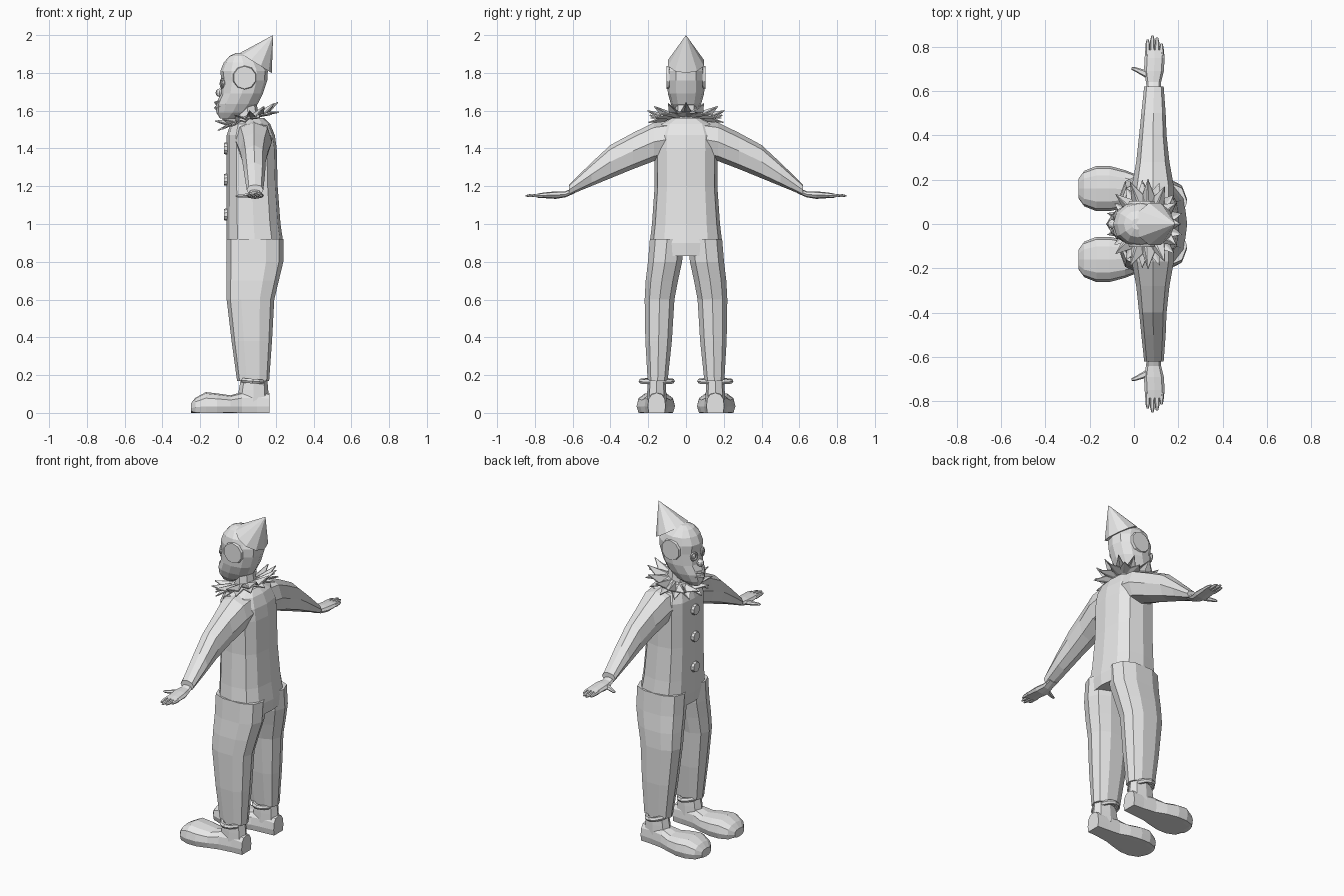
import bpy, bmesh, math
from mathutils import Vector, Matrix

cube = bpy.data.objects.get("Cube")
if cube:
    bpy.data.objects.remove(cube, do_unlink=True)

grey = bpy.data.materials.new("plain grey")
grey.use_nodes = True
grey.diffuse_color = (0.8, 0.8, 0.8, 1)
grey.node_tree.nodes["Principled BSDF"].inputs["Base Color"].default_value = grey.diffuse_color


def finish(name, bm):
    bmesh.ops.recalc_face_normals(bm, faces=bm.faces)
    mesh = bpy.data.meshes.new(name)
    bm.to_mesh(mesh)
    bm.free()
    mesh.materials.append(grey)
    obj = bpy.data.objects.new(name, mesh)
    bpy.context.collection.objects.link(obj)
    return obj


def power(v, k):
    return math.copysign(abs(v) ** k, v)


def loft(name, axis, rings, n=10, k=0.85, side=1, floor=False):
    """Skin rings (position, centre a, centre b, radius a, radius b) along an axis."""
    bm = bmesh.new()
    others = [i for i in range(3) if i != axis]
    loops = []
    for pos, ca, cb, ra, rb in rings:
        loop = []
        for i in range(n):
            t = math.tau * i / n
            p = Vector()
            p[axis] = pos
            p[others[0]] = ca + ra * power(math.cos(t), k)
            p[others[1]] = cb + rb * power(math.sin(t), k)
            p.y *= side
            if floor:
                p.z = max(p.z, 0)
            loop.append(bm.verts.new(p))
        loops.append(loop)
    for low, high in zip(loops, loops[1:]):
        for i in range(n):
            j = (i + 1) % n
            bm.faces.new((low[i], low[j], high[j], high[i]))
    bm.faces.new(loops[0])
    bm.faces.new(loops[-1])
    return finish(name, bm)


def spans(rows, cy=0):
    """Turn (z, back-to-front limits, half width) rows into rings."""
    return [(z, (a + b) / 2, cy, (b - a) / 2, h) for z, a, b, h in rows]


def cone(name, centre, direction, r1, r2, depth, n):
    bm = bmesh.new()
    turn = Vector(direction).to_track_quat("Z", "Y").to_matrix().to_4x4()
    bmesh.ops.create_cone(bm, cap_ends=True, segments=n, radius1=r1, radius2=r2, depth=depth,
                          matrix=Matrix.Translation(centre) @ turn)
    return finish(name, bm)


def ball(name, centre, radius):
    bm = bmesh.new()
    bmesh.ops.create_uvsphere(bm, u_segments=8, v_segments=6, radius=radius,
                              matrix=Matrix.Translation(centre))
    return finish(name, bm)


def ring(name, centre, rx, ry, thick, direction=(0, 0, 1), n=12):
    bm = bmesh.new()
    turn = Vector(direction).to_track_quat("Z", "Y").to_matrix()
    loops = []
    for i in range(n):
        t = math.tau * i / n
        loops.append([])
        for j in range(6):
            u = math.tau * j / 6
            w = thick * math.cos(u)
            p = Vector(((rx + w) * math.cos(t), (ry + w) * math.sin(t), thick * math.sin(u)))
            loops[-1].append(bm.verts.new(Vector(centre) + turn @ p))
    for i in range(n):
        a, b = loops[i], loops[(i + 1) % n]
        for j in range(6):
            m = (j + 1) % 6
            bm.faces.new((a[j], a[m], b[m], b[j]))
    return finish(name, bm)


# Suit body and sleeves
loft("suit_torso", 2, spans([
    (0.83, -0.05, 0.235, 0.185), (0.9, -0.06, 0.24, 0.192), (1.0, -0.06, 0.225, 0.18),
    (1.2, -0.06, 0.21, 0.166), (1.4, -0.06, 0.205, 0.168), (1.47, -0.06, 0.195, 0.165),
    (1.53, -0.04, 0.17, 0.14), (1.56, -0.02, 0.14, 0.08)]), n=12, k=0.72)
arm = [(0.17, 0.085, 1.435, 0.095, 0.102), (0.28, 0.085, 1.387, 0.075, 0.096),
       (0.4, 0.085, 1.33, 0.062, 0.088), (0.5, 0.088, 1.263, 0.055, 0.062),
       (0.62, 0.09, 1.18, 0.044, 0.028)]
mirrored = [(-y, *rest) for y, *rest in reversed(arm)]
loft("suit_sleeves", 1, mirrored + [(0, 0.075, 1.465, 0.108, 0.09)] + arm, n=8)

# Buttons down the chest
for z in (1.4, 1.235, 1.05):
    cone("button", (-0.063, 0, z), (-1, 0, 0), 0.033, 0.03, 0.02, 10)

for side, label in ((1, "right"), (-1, "left")):
    # Trouser leg, narrowing and leaning outward
    leg = [(0.92, 0.09, 0.1, 0.15, 0.095), (0.8, 0.09, 0.111, 0.15, 0.094),
           (0.7, 0.078, 0.128, 0.138, 0.089), (0.6, 0.066, 0.14, 0.126, 0.082),
           (0.38, 0.073, 0.145, 0.107, 0.073), (0.17, 0.08, 0.15, 0.085, 0.055)]
    loft(label + "_trouser_leg", 2, leg, k=0.8, side=side)
    ring(label + "_trouser_cuff", (0.078, side * 0.155, 0.168), 0.082, 0.054, 0.014, (0.08, 0, 1))

    # Oversized shoe
    shoe = [(-0.25, 0.16, 0.025, 0.045, 0.025), (-0.225, 0.16, 0.03, 0.08, 0.05),
            (-0.17, 0.16, 0.035, 0.102, 0.075), (-0.11, 0.16, 0.035, 0.102, 0.068),
            (-0.04, 0.158, 0.035, 0.085, 0.058), (0.02, 0.157, 0.035, 0.062, 0.075),
            (0.1, 0.155, 0.035, 0.052, 0.08), (0.166, 0.155, 0.035, 0.047, 0.07)]
    loft(label + "_shoe", 0, shoe, n=12, k=0.8, side=side, floor=True)
    loft(label + "_ankle", 2, [(0.06, 0.08, 0.155, 0.085, 0.052), (0.12, 0.082, 0.155, 0.078, 0.05),
                               (0.18, 0.085, 0.155, 0.07, 0.047)], n=8, side=side)

    # Hand with fingers and thumb
    palm = [(0.59, 0.09, 1.178, 0.03, 0.016), (0.64, 0.088, 1.157, 0.034, 0.016),
            (0.69, 0.09, 1.153, 0.045, 0.02), (0.75, 0.093, 1.152, 0.045, 0.015),
            (0.785, 0.093, 1.15, 0.042, 0.011)]
    loft(label + "_palm", 1, palm, n=8, side=side)
    for x, tip in ((0.062, 0.832), (0.083, 0.85), (0.104, 0.842), (0.124, 0.815)):
        loft(label + "_finger", 1, [(0.76, x, 1.151, 0.012, 0.011), (tip - 0.02, x, 1.15, 0.01, 0.009),
                                    (tip, x, 1.149, 0.005, 0.004)], n=6, side=side)
    loft(label + "_thumb", 0, [(0.08, 0.665, 1.155, 0.022, 0.013), (0.035, 0.685, 1.15, 0.015, 0.011),
                               (0.0, 0.7, 1.148, 0.009, 0.008), (-0.012, 0.702, 1.148, 0.005, 0.004)],
         n=6, side=side)

    # Eye and round patch on the side of the head
    ring(label + "_eye_rim", (-0.084, side * 0.042, 1.745), 0.022, 0.022, 0.006, (-1, side * 0.35, 0.05), 10)
    ball(label + "_eye", (-0.074, side * 0.042, 1.745), 0.019)
    cone(label + "_side_patch", (0.035, side * 0.095, 1.775), (0, side, 0), 0.065, 0.06, 0.016, 10)

# Head and neck
loft("neck", 2, spans([(1.52, -0.01, 0.12, 0.065), (1.63, 0.0, 0.1, 0.055)]), n=8)
loft("head", 2, spans([
    (1.558, -0.095, -0.02, 0.03), (1.59, -0.115, 0.06, 0.058), (1.635, -0.116, 0.105, 0.08),
    (1.69, -0.092, 0.132, 0.096), (1.76, -0.088, 0.155, 0.1), (1.81, -0.094, 0.158, 0.1),
    (1.855, -0.075, 0.13, 0.09), (1.89, -0.045, 0.08, 0.06), (1.905, -0.01, 0.04, 0.025)]), n=12, k=0.9)
ball("nose", (-0.097, 0, 1.695), 0.022)
for z in (1.615, 1.642):
    loft("lip", 1, [(-0.045, -0.092, z + 0.008, 0.006, 0.005), (0, -0.115, z, 0.011, 0.01),
                    (0.045, -0.092, z + 0.008, 0.006, 0.005)], n=6)

# Pointed hat leaning back
axis = Vector((0.092, 0, 0.148))
cone("pointed_hat", Vector((0.094, 0, 1.852)) + axis / 2, axis, 0.1, 0, axis.length, 10)


# Ruffled collar: two spiky tilted layers
def ruffle(name, lift, rise, turn, reach, points=13):
    bm = bmesh.new()
    tilt = Matrix.Translation((0.05, 0, 1.568)) @ Matrix.Rotation(-0.29, 4, "Y")
    inner, outer = [], []
    for i in range(points * 2):
        t = math.tau * (i + turn) / (points * 2)
        tip = i % 2 == 0
        r = reach if tip else reach * 0.66
        z = lift + (rise if tip else -rise * 0.6)
        inner.append(bm.verts.new(tilt @ Vector((0.06 * math.cos(t), 0.06 * math.sin(t), lift))))
        outer.append(bm.verts.new(tilt @ Vector((0.86 * r * math.cos(t), r * math.sin(t), z))))
    for i in range(points * 2):
        j = (i + 1) % (points * 2)
        bm.faces.new((inner[i], outer[i], outer[j]))
        bm.faces.new((inner[i], outer[j], inner[j]))
    obj = finish(name, bm)
    thick = obj.modifiers.new("thickness", "SOLIDIFY")
    thick.thickness = 0.006


ruffle("collar_upper_layer", 0.005, 0.025, 0, 0.205)
ruffle("collar_lower_layer", -0.012, -0.01, 1, 0.2)
